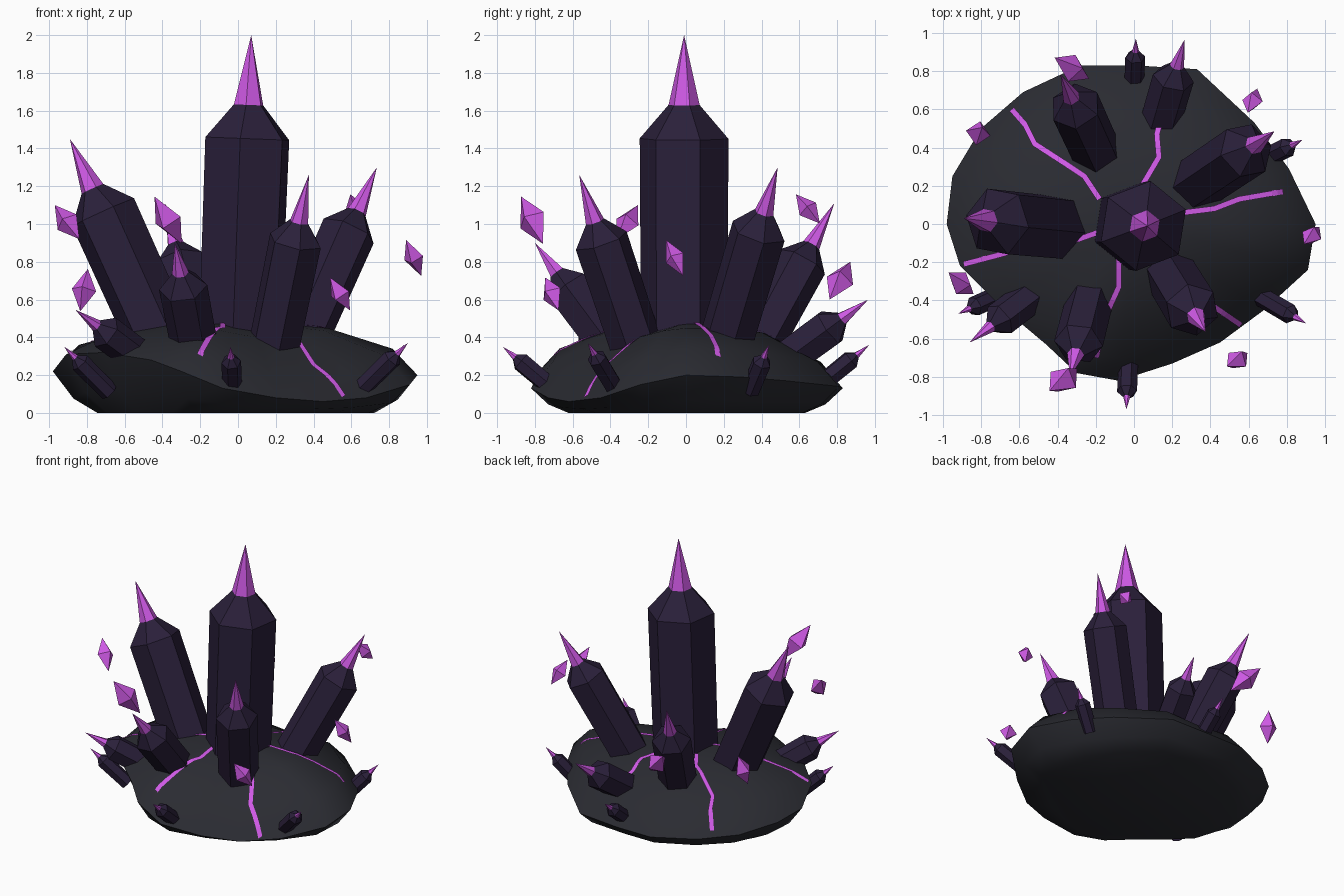
import bpy, bmesh, math
from mathutils import Vector
from mathutils.bvhtree import BVHTree

if "Cube" in bpy.data.objects:
    bpy.data.objects.remove(bpy.data.objects["Cube"])


def material(name, rgb):
    m = bpy.data.materials.new(name)
    m.diffuse_color = (*rgb, 1)
    m.use_nodes = True
    m.node_tree.nodes["Principled BSDF"].inputs["Base Color"].default_value = m.diffuse_color
    return m


STONE = material("slate stone", (0.023, 0.024, 0.031))
DARK = material("dark violet", (0.023, 0.014, 0.042))
GLOW = material("bright violet", (0.62, 0.10, 0.78))


def finish(bm, name, mats):
    bmesh.ops.recalc_face_normals(bm, faces=bm.faces)
    mesh = bpy.data.meshes.new(name)
    bm.to_mesh(mesh)
    bm.free()
    for m in mats:
        mesh.materials.append(m)
    ob = bpy.data.objects.new(name, mesh)
    bpy.context.collection.objects.link(ob)
    return ob


def bridge(bm, a, b, mat=0):
    for i in range(len(a)):
        j = (i + 1) % len(a)
        bm.faces.new((a[i], a[j], b[j], b[i])).material_index = mat


def fan(bm, ring, tip, mat=0):
    v = bm.verts.new(tip)
    for i in range(len(ring)):
        bm.faces.new((ring[i], ring[(i + 1) % len(ring)], v)).material_index = mat


# --- Rock: outline x, y, rim height, shoulder height
OUTLINE = [
    (.95, 0, .20, .34), (.81, .29, .19, .34), (.63, .53, .17, .31), (.33, .81, .14, .27),
    (0, .83, .13, .25), (-.28, .83, .13, .27), (-.58, .69, .14, .28), (-.80, .50, .16, .30),
    (-.95, .25, .20, .34), (-.98, 0, .22, .36), (-.91, -.22, .31, .37), (-.71, -.42, .32, .37),
    (-.46, -.63, .28, .36), (-.30, -.78, .22, .34), (-.08, -.82, .13, .27), (.20, -.73, .08, .20),
    (.45, -.62, .06, .17), (.68, -.45, .08, .22), (.91, -.24, .15, .30),
]


def build_rock():
    bm = bmesh.new()

    def ring(scale, height):
        return [bm.verts.new((p[0] * scale, p[1] * scale, height(p))) for p in OUTLINE]

    rings = [
        ring(0.76, lambda p: 0.0),
        ring(0.89, lambda p: p[2] * 0.35),
        ring(1.00, lambda p: p[2]),
        ring(0.86, lambda p: p[3]),
        ring(0.50, lambda p: 0.33 + p[3] * 0.35),
    ]
    for a, b in zip(rings, rings[1:]):
        bridge(bm, a, b)
    fan(bm, rings[-1], (0, 0.03, 0.49))
    bm.faces.new(rings[0])
    bmesh.ops.recalc_face_normals(bm, faces=bm.faces)
    tree = BVHTree.FromBMesh(bm)
    ob = finish(bm, "rock_base", [STONE])
    bpy.context.view_layer.objects.active = ob
    ob.select_set(True)
    bpy.ops.object.shade_smooth_by_angle(angle=math.radians(35))
    ob.select_set(False)
    return tree


ROCK = build_rock()


# --- Glowing cracks: thin strips laid on the rock
def crack(name, pts, width=0.029):
    bm = bmesh.new()
    pts = [Vector(p) for p in pts]
    path = [a.lerp(b, k / 8) for a, b in zip(pts, pts[1:]) for k in range(8)] + [pts[-1]]
    last = None
    for i, p in enumerate(path):
        d = (path[min(i + 1, len(path) - 1)] - path[max(i - 1, 0)]).normalized()
        side = Vector((-d.y, d.x)) * width / 2
        pair = []
        for q in (p + side, p - side):
            hit = ROCK.ray_cast(Vector((q.x, q.y, 2)), Vector((0, 0, -1)))[0]
            z = hit.z if hit else 0.1
            pair.append(bm.verts.new((q.x, q.y, z + 0.009)))
        if last:
            bm.faces.new((last[0], last[1], pair[1], pair[0]))
        last = pair
    finish(bm, name, [GLOW])


CRACKS = {
    "back_left": [(-.64, .60), (-.57, .52), (-.52, .42), (-.35, .31), (-.26, .25), (-.18, .13)],
    "back": [(.17, .66), (.12, .47), (.13, .35), (.03, .18)],
    "right": [(.18, .05), (.42, .08), (.55, .13), (.78, .17)],
    "front": [(-.08, -.18), (-.08, -.33), (-.13, -.44), (-.20, -.70)],
    "front_right": [(.25, -.20), (.33, -.30), (.40, -.42), (.56, -.53)],
    "left": [(-.15, -.03), (-.29, -.08), (-.50, -.10), (-.70, -.16), (-.89, -.21)],
}
for n, pts in CRACKS.items():
    crack(n + "_crack", pts)


# --- Crystals: six-sided shaft, bevelled shoulder, bright spike
def crystal(name, tip, base, r, spike, roll=10):
    tip, base = Vector(tip), Vector(base)
    axis = tip - base
    length = axis.length
    rot = axis.to_track_quat('Z', 'Y')
    bm = bmesh.new()

    def ring(rad, h):
        return [bm.verts.new((rad * math.cos(a), rad * math.sin(a), h))
                for a in (math.radians(roll + 60 * i) for i in range(6))]

    foot = ring(r * 0.97, 0)
    neck = ring(r, length - spike - r * 0.75)
    top = ring(r * 0.35, length - spike)
    bm.faces.new(foot)
    bridge(bm, foot, neck)
    bridge(bm, neck, top)
    fan(bm, top, (0, 0, length), 1)
    bmesh.ops.transform(bm, matrix=rot.to_matrix().to_4x4(), verts=bm.verts)
    bmesh.ops.translate(bm, vec=base, verts=bm.verts)
    finish(bm, name, [DARK, GLOW])


crystal("main_crystal", (.07, -.01, 2.0), (.005, -.01, .30), .238, .37, -9)
crystal("left_crystal", (-.89, .03, 1.45), (-.37, -.02, .30), .183, .29, 25)
crystal("front_right_crystal", (.375, -.565, 1.26), (.195, -.27, .375), .145, .265)
crystal("right_crystal", (.735, .485, 1.30), (.31, .20, .34), .15, .27)
crystal("back_left_crystal", (-.385, .785, 1.11), (-.19, .36, .33), .136, .26)
crystal("front_left_crystal", (-.335, -.80, .90), (-.225, -.37, .32), .129, .20)
crystal("back_crystal", (.265, .965, .60), (.12, .47, .24), .11, .175)
crystal("low_left_crystal", (-.86, -.62, .545), (-.49, -.34, .27), .094, .16)

# Small shards around the rim
SHARDS = {
    "front": ((-.04, -.97, .35), (-.03, -.72, .14)),
    "back": ((.01, .97, .36), (0, .71, .15)),
    "left": ((-.92, -.47, .35), (-.68, -.36, .11)),
    "right_front": ((.90, -.52, .37), (.645, -.37, .12)),
    "right_back": ((.88, .44, .36), (.68, .34, .12)),
}
for n, (tip, base) in SHARDS.items():
    crystal(n + "_shard", tip, base, .053, .085)


# --- Floating gems: tilted octahedra given by centre, half axis, half width
def gem(name, c, axis, w):
    c, axis = Vector(c), Vector(axis)
    rot = axis.to_track_quat('Z', 'Y')
    bm = bmesh.new()
    ring = [bm.verts.new(c + rot @ Vector((w * math.cos(a), w * math.sin(a), 0)))
            for a in (math.pi / 2 * i + 0.4 for i in range(4))]
    fan(bm, ring, c + axis)
    fan(bm, ring[::-1], c - axis)
    finish(bm, name, [GLOW])


GEMS = [
    ((-.905, -.31, 1.01), (-.065, .055, .09), .065),
    ((-.37, -.815, 1.02), (-.072, -.058, .125), .08),
    ((-.325, .815, .70), (-.09, .055, .10), .075),
    ((.62, .645, 1.08), (-.025, -.063, .077), .055),
    ((.54, -.71, .63), (-.053, -.035, .087), .06),
    ((.93, -.06, .82), (-.04, -.045, .095), .054),
    ((-.815, .475, .65), (.02, .03, .112), .066),
]
for i, g in enumerate(GEMS):
    gem(f"floating_gem_{i + 1}", *g)
